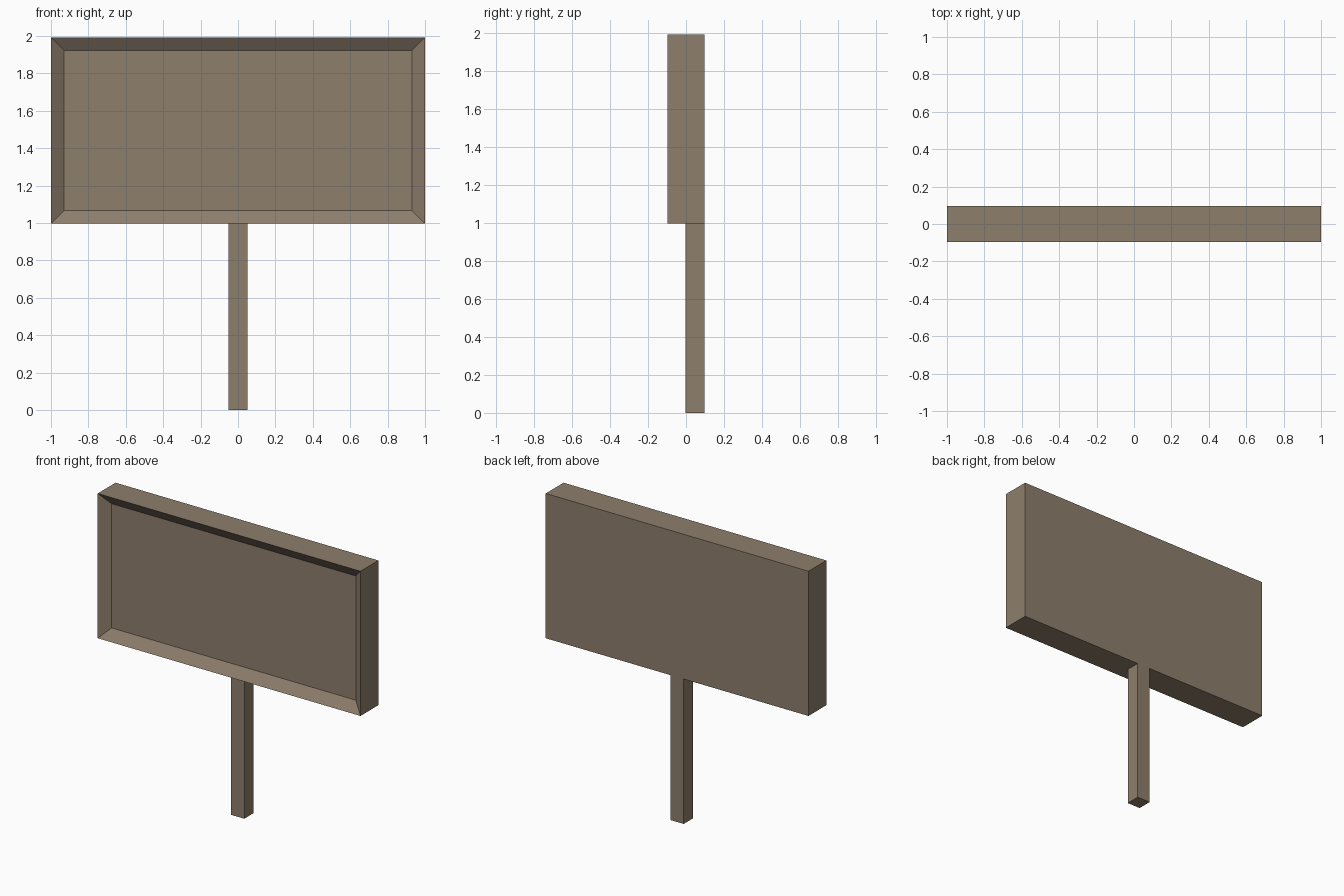
import bpy, bmesh, math
from mathutils import Matrix, Vector

if "Cube" in bpy.data.objects:
    bpy.data.objects.remove(bpy.data.objects["Cube"])

mat = bpy.data.materials.new("weathered_wood")
mat.diffuse_color = (0.27, 0.21, 0.15, 1)
mat.use_nodes = True
mat.node_tree.nodes["Principled BSDF"].inputs["Base Color"].default_value = mat.diffuse_color


def box(name, lo, hi, dish=None):
    lo, hi = Vector(lo), Vector(hi)
    bm = bmesh.new()
    bmesh.ops.create_cube(bm, size=1, matrix=Matrix.Translation((lo + hi) / 2) @ Matrix.Diagonal((*(hi - lo), 1)))
    if dish:
        # sloping recess in the front face
        width, depth = dish
        bm.normal_update()
        front = min(bm.faces, key=lambda f: f.normal.y)
        bmesh.ops.inset_region(bm, faces=[front], thickness=width, depth=-depth)
    me = bpy.data.meshes.new(name)
    bm.to_mesh(me)
    bm.free()
    me.materials.append(mat)
    ob = bpy.data.objects.new(name, me)
    bpy.context.collection.objects.link(ob)
    return ob


# Sign board with a shallow dished front
board = box("sign_board", (-1, -0.097, 0.997), (1, 0.097, 1.993), dish=(0.1, 0.05))
bpy.context.view_layer.objects.active = board
board.select_set(True)
bpy.ops.object.shade_smooth_by_angle(angle=math.radians(35))

# Square post flush with the back of the board
box("post", (-0.05, -0.003, 0), (0.05, 0.097, 0.997))
